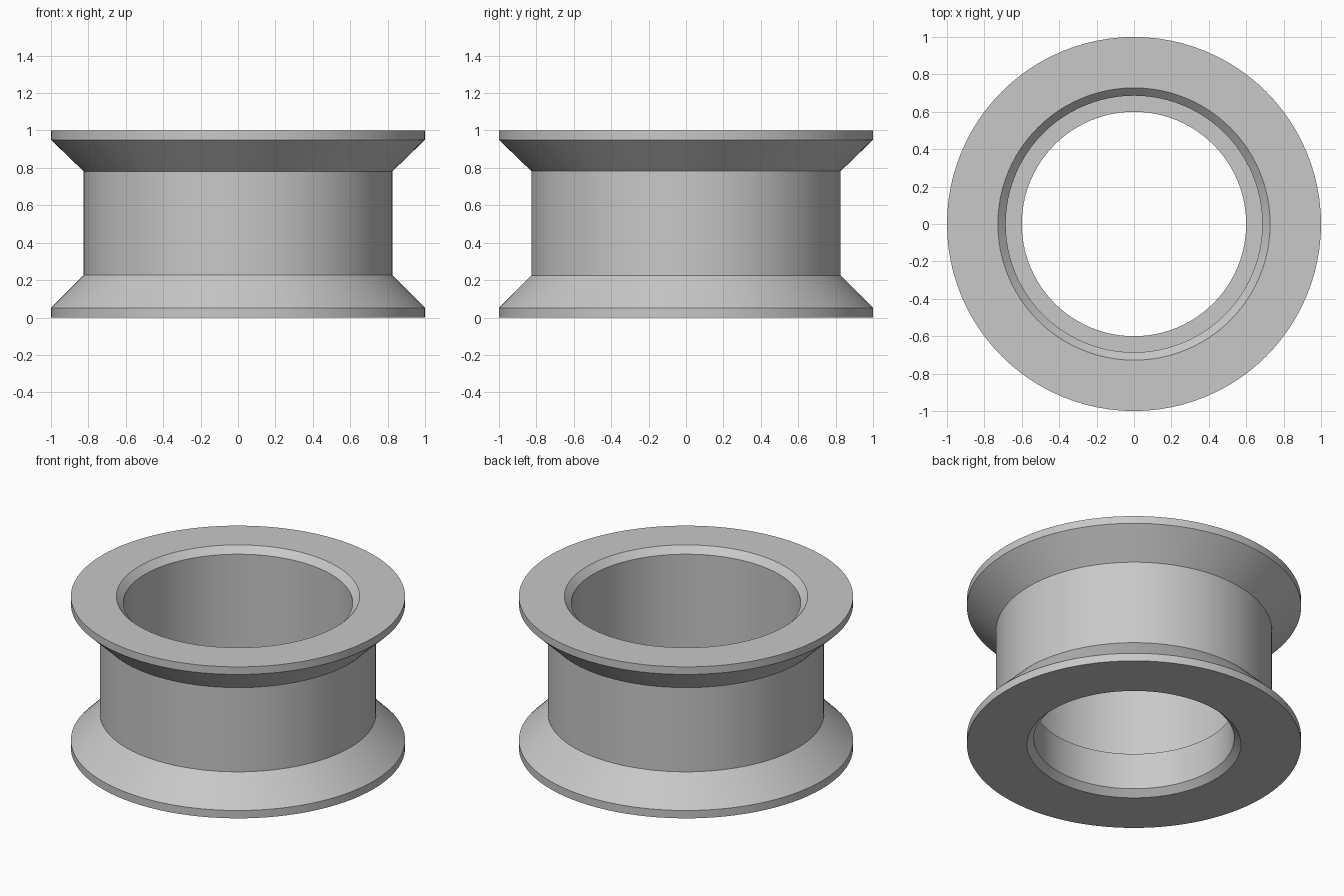
import bpy
import bmesh
import math

cube = bpy.data.objects.get("Cube")
if cube:
    bpy.data.objects.remove(cube, do_unlink=True)

SEGMENTS = 96

# Plain grey material
grey = bpy.data.materials.new("light_grey")
grey.use_nodes = True
colour = (0.58, 0.58, 0.58, 1.0)
grey.diffuse_color = colour
grey.node_tree.nodes["Principled BSDF"].inputs["Base Color"].default_value = colour

# Closed cross-section (radius, height): outside upwards, then down the bore
profile = [
    (0.64, 0.0), (1.0, 0.0), (1.0, 0.052),        # bottom flange
    (0.826, 0.226), (0.826, 0.782),               # drum
    (1.0, 0.95), (1.0, 1.0),                      # top flange
    (0.728, 1.0), (0.686, 0.958),                 # top bore chamfer
    (0.686, 0.28), (0.6, 0.28),                   # inner ledge
    (0.6, 0.04),                                  # lower bore
]


def revolve(name, points, segments):
    """Turn a closed profile around z into a solid ring."""
    bm = bmesh.new()
    rings = []
    for i in range(segments):
        a = 2 * math.pi * i / segments
        rings.append([bm.verts.new((r * math.cos(a), r * math.sin(a), z))
                      for r, z in points])
    for i, ring in enumerate(rings):
        after = rings[(i + 1) % segments]
        for j in range(len(points)):
            k = (j + 1) % len(points)
            bm.faces.new((ring[j], after[j], after[k], ring[k]))
    bmesh.ops.recalc_face_normals(bm, faces=bm.faces)
    mesh = bpy.data.meshes.new(name)
    bm.to_mesh(mesh)
    bm.free()
    obj = bpy.data.objects.new(name, mesh)
    bpy.context.collection.objects.link(obj)
    return obj


# Flanged sleeve with a stepped bore
sleeve = revolve("flanged_sleeve", profile, SEGMENTS)
sleeve.data.materials.append(grey)
bpy.ops.object.select_all(action="DESELECT")
sleeve.select_set(True)
bpy.context.view_layer.objects.active = sleeve
bpy.ops.object.shade_smooth_by_angle(angle=math.radians(30))
